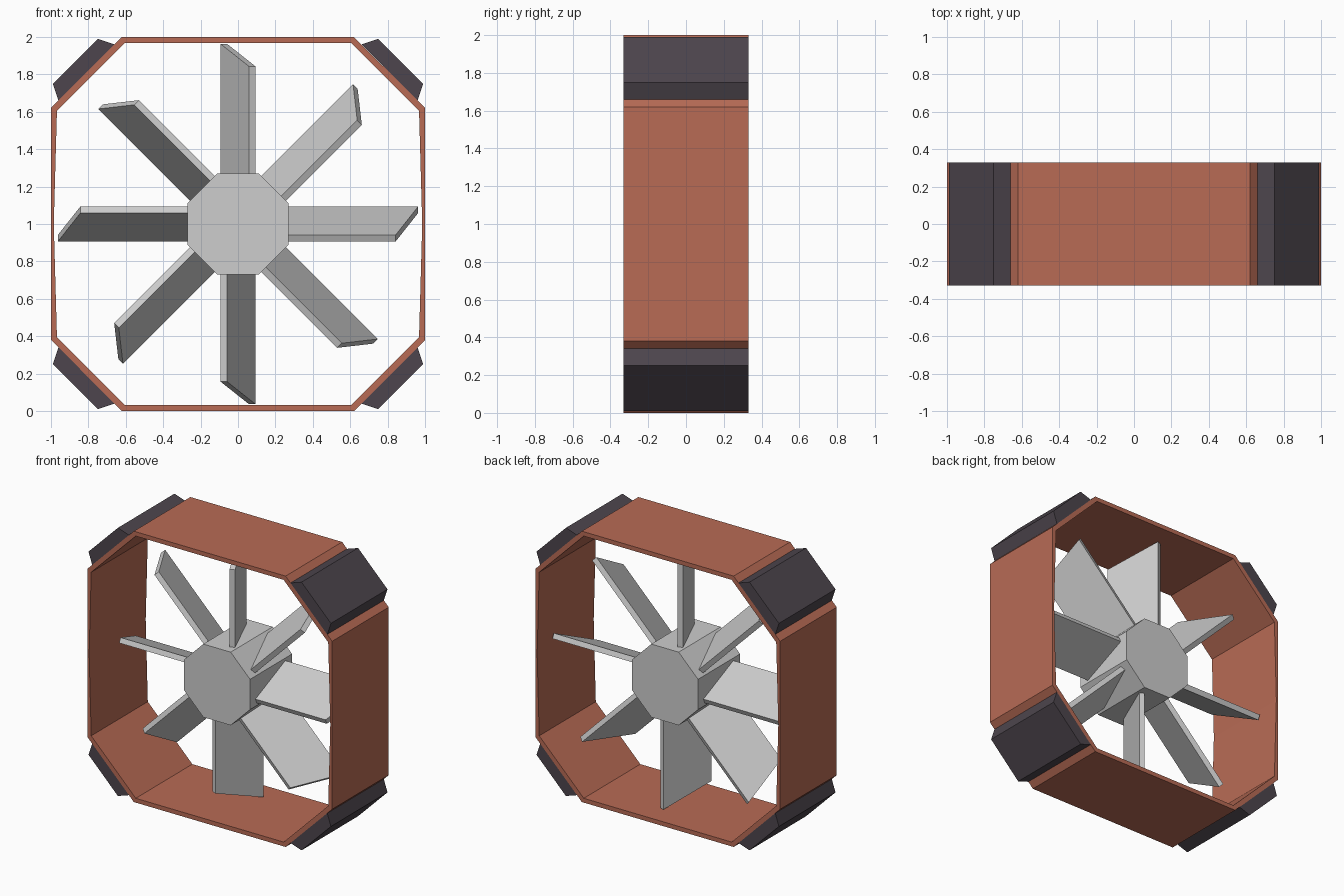
import bpy, bmesh, math
from mathutils import Matrix, Vector

cube = bpy.data.objects.get("Cube")
if cube:
    bpy.data.objects.remove(cube, do_unlink=True)

DEPTH = 0.33
CENTRE = Matrix.Translation((0, 0, 1))


def material(name, rgb):
    m = bpy.data.materials.new(name)
    m.use_nodes = True
    m.diffuse_color = (*rgb, 1)
    m.node_tree.nodes["Principled BSDF"].inputs["Base Color"].default_value = (*rgb, 1)
    return m


copper = material("copper_red", (0.48, 0.147, 0.091))
rubber = material("dark_rubber", (0.074, 0.06, 0.074))
steel = material("light_grey", (0.61, 0.61, 0.61))


def finish(name, bm, mat, transform=CENTRE):
    bmesh.ops.recalc_face_normals(bm, faces=bm.faces)
    mesh = bpy.data.meshes.new(name)
    bm.to_mesh(mesh)
    bm.free()
    mesh.materials.append(mat)
    ob = bpy.data.objects.new(name, mesh)
    ob.matrix_world = transform
    bpy.context.collection.objects.link(ob)
    return ob


def prism(name, profile, half_depth, mat, transform=CENTRE):
    """Extrude an x-z profile along y."""
    bm = bmesh.new()
    face = bm.faces.new([bm.verts.new((x, -half_depth, z)) for x, z in profile])
    new = bmesh.ops.extrude_face_region(bm, geom=[face])["geom"]
    verts = [v for v in new if isinstance(v, bmesh.types.BMVert)]
    bmesh.ops.translate(bm, vec=(0, 2 * half_depth, 0), verts=verts)
    return finish(name, bm, mat, transform)


def four_way(quarter):
    """Mirror a quarter outline, running from the side to the top, into a loop."""
    half = quarter + [(-x, z) for x, z in reversed(quarter)]
    return half + [(-x, -z) for x, z in half]


# Chamfered square frame: outer and inner outlines joined as a ring
outer = four_way([(1.0, 0.0), (1.0, 0.62), (0.62, 1.0)])
inner = four_way([(0.985, 0.0), (0.968, 0.604), (0.604, 0.968)])
bm = bmesh.new()
loops = [[bm.verts.new((x, y, z)) for x, z in outline]
         for outline, y in ((outer, -DEPTH), (outer, DEPTH), (inner, DEPTH), (inner, -DEPTH))]
count = len(outer)
for k in range(4):
    a, b = loops[k], loops[(k + 1) % 4]
    for i in range(count):
        j = (i + 1) % count
        bm.faces.new((a[i], a[j], b[j], b[i]))
bmesh.ops.remove_doubles(bm, verts=bm.verts, dist=0.0001)
finish("frame", bm, copper)

# Bumper pads on the four chamfers
pad = [(0.96, 0.66), (0.99, 0.75), (0.75, 0.99), (0.66, 0.96)]
for i in range(4):
    turn = Matrix.Rotation(i * math.pi / 2, 4, 'Y')
    prism(f"corner_pad_{i + 1}", pad, DEPTH, rubber, CENTRE @ turn)

# Octagonal hub
radius = 0.27 / math.cos(math.pi / 8)
angles = [(i + 0.5) * math.pi / 4 for i in range(8)]
prism("hub", [(radius * math.cos(a), radius * math.sin(a)) for a in angles], 0.245, steel)

# Pitched blades with slanted tips, the trailing edge being longer
chord, thickness = 0.38, 0.038
pitch = Matrix.Rotation(math.radians(23.5), 4, 'Z')
blade = [(-chord / 2, 0.15), (chord / 2, 0.15), (chord / 2, 0.963), (-chord / 2, 0.843)]
for i in range(8):
    bm = bmesh.new()
    sides = [[bm.verts.new(pitch @ Vector((s * thickness / 2, y, z))) for y, z in blade]
             for s in (-1, 1)]
    bm.faces.new(sides[0])
    bm.faces.new(sides[1])
    for k in range(4):
        n = (k + 1) % 4
        bm.faces.new((sides[0][k], sides[0][n], sides[1][n], sides[1][k]))
    turn = Matrix.Rotation(i * math.pi / 4, 4, 'Y')
    finish(f"blade_{i + 1}", bm, steel, CENTRE @ turn)
